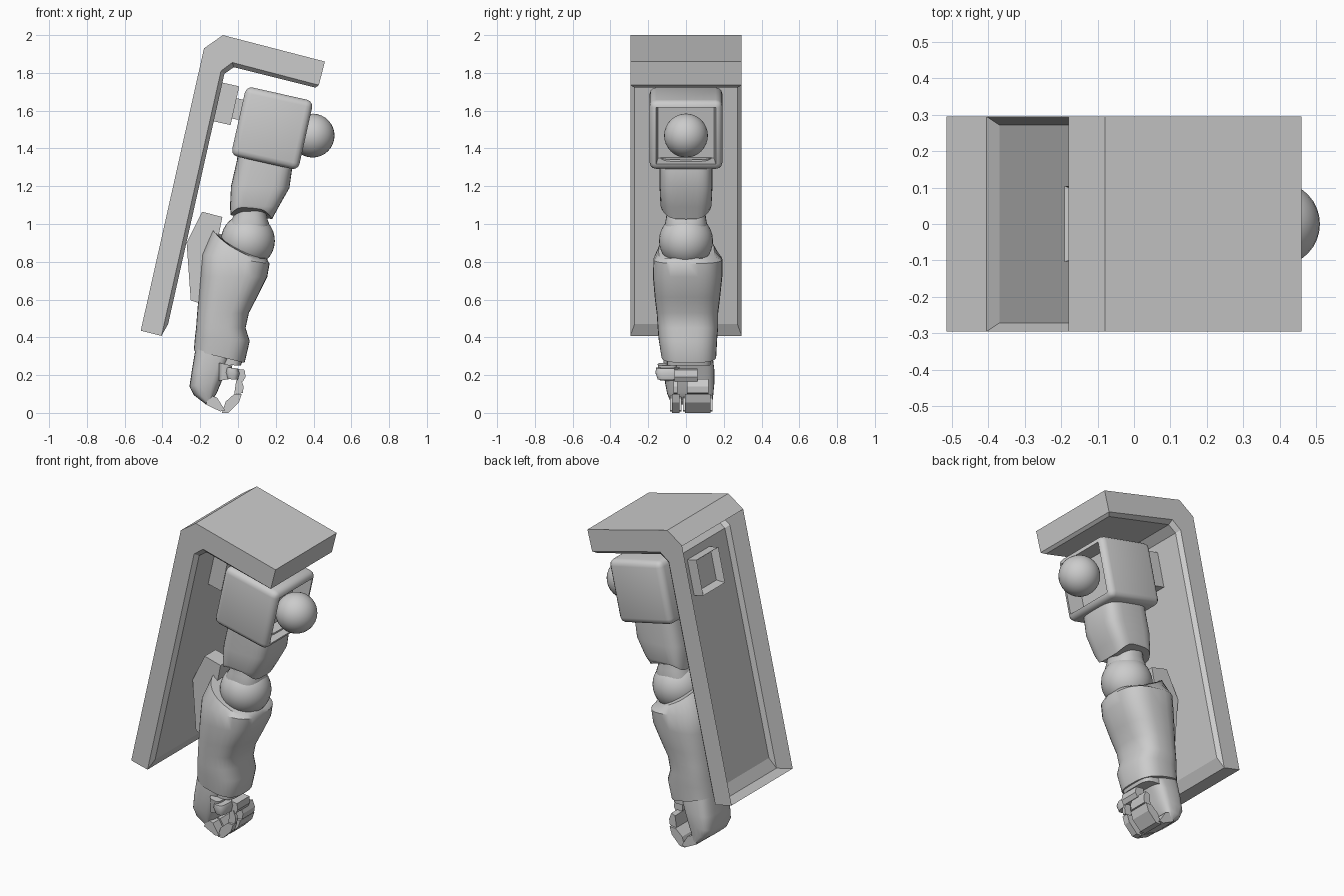
import bpy, bmesh, math
from mathutils import Matrix

if "Cube" in bpy.data.objects:
    bpy.data.objects.remove(bpy.data.objects["Cube"])

TILT = math.radians(12.6)
grey = bpy.data.materials.new("grey")
grey.diffuse_color = (0.6, 0.6, 0.6, 1)
grey.use_nodes = True
grey.node_tree.nodes["Principled BSDF"].inputs["Base Color"].default_value = grey.diffuse_color


def finish(name, bm, smooth=None):
    bmesh.ops.recalc_face_normals(bm, faces=bm.faces)
    me = bpy.data.meshes.new(name)
    bm.to_mesh(me)
    bm.free()
    ob = bpy.data.objects.new(name, me)
    bpy.context.collection.objects.link(ob)
    me.materials.append(grey)
    if smooth:
        bpy.ops.object.select_all(action='DESELECT')
        bpy.context.view_layer.objects.active = ob
        ob.select_set(True)
        bpy.ops.object.shade_smooth_by_angle(angle=math.radians(smooth))
    return ob


def bridge(name, rings, smooth=None):
    """Skin a list of equally long point rings and cap both ends."""
    bm = bmesh.new()
    vs = [[bm.verts.new(p) for p in r] for r in rings]
    n = len(vs[0])
    for a, b in zip(vs, vs[1:]):
        for i in range(n):
            bm.faces.new((a[i], a[(i + 1) % n], b[(i + 1) % n], b[i]))
    bm.faces.new(vs[0])
    bm.faces.new(vs[-1])
    return finish(name, bm, smooth)


def prism(name, pts, y0, y1):
    """Side profile (x, z) extruded across y."""
    return bridge(name, [[(x, y, z) for x, z in pts] for y in (y0, y1)])


def limb(name, sections, power, smooth=40, sides=32, first=0, last=0):
    """Skin of rounded sections: (x, z) back, (x, z) front, y from, y to.
    first / last lift the flanks of the end rings."""
    rings = []
    for k, (xl, zl, xr, zr, y0, y1) in enumerate(sections):
        lift = first if k == 0 else last if k == len(sections) - 1 else 0
        ring = []
        for i in range(sides):
            t = 2 * math.pi * i / sides
            c, s = math.cos(t), math.sin(t)
            u = math.copysign(abs(c) ** power, c) * 0.5 + 0.5
            v = math.copysign(abs(s) ** power, s) * 0.5 + 0.5
            ring.append((xl + (xr - xl) * u, y0 + (y1 - y0) * v,
                         zl + (zr - zl) * u + lift * s * s))
        rings.append(ring)
    return bridge(name, rings, smooth)


def box(name, center, size, bevel=0, inset=None):
    """Tilted box; inset = (local x side, border, depth) sinks one face."""
    bm = bmesh.new()
    bmesh.ops.create_cube(bm, size=1)
    bmesh.ops.scale(bm, vec=size, verts=bm.verts)
    if bevel:
        bmesh.ops.bevel(bm, geom=bm.edges[:], offset=bevel, segments=3, affect='EDGES', profile=0.5)
    if inset:
        side, border, depth = inset
        bm.normal_update()
        face = [f for f in bm.faces if f.normal.x * side > 0.99]
        bmesh.ops.inset_region(bm, faces=face, thickness=border)
        bmesh.ops.translate(bm, verts=face[0].verts, vec=(-side * depth, 0, 0))
    bm.transform(Matrix.Translation(center) @ Matrix.Rotation(TILT, 4, 'Y'))
    return finish(name, bm, 35 if bevel else None)


def ball(name, center, r):
    bm = bmesh.new()
    bmesh.ops.create_uvsphere(bm, u_segments=32, v_segments=16, radius=r)
    bm.transform(Matrix.Translation(center) @ Matrix.Rotation(TILT, 4, 'Y'))
    return finish(name, bm, 40)


# Shield: bent shell, open along its back, with a bevelled lining as its floor
outer = [(-.515, .435), (-.18, 1.93), (-.08, 2), (.46, 1.86)]
edge = [(-.405, .408), (-.09, 1.81), (-.03, 1.855), (.428, 1.735)]
lining = [(-.37, .47), (-.072, 1.795), (-.022, 1.83), (.41, 1.722)]
bm = bmesh.new()
rows = [[bm.verts.new((x, y, z)) for x, z in p] for p, y in (
    (outer, -.295), (edge, -.295), (lining, -.272), (lining, .272), (edge, .295), (outer, .295))]
for j, (a, b) in enumerate(zip(rows, rows[1:] + rows[:1])):
    for i in range(3):
        if j < 5 or i > 0:  # the back panel stays open
            bm.faces.new((a[i], a[i + 1], b[i + 1], b[i]))
for i in (0, 3):
    bm.faces.new([rows[j][i] for j in (0, 1, 4, 5)])
    bm.faces.new([rows[j][i] for j in (1, 2, 3, 4)])
finish("shield", bm)

# Mount between shield and shoulder
box("shield_mount", (-.092, 0, 1.643), (.155, .21, .21), inset=(-1, .03, .04))
box("mount_pin", (-.01, 0, 1.61), (.12, .11, .11))

# Shoulder block with a sunken socket and its ball joint
box("shoulder", (.181, 0, 1.507), (.365, .385, .375), bevel=.035, inset=(1, .014, .10))
ball("shoulder_ball", (.395, 0, 1.468), .116)

# Upper arm
limb("upper_arm", [(.0, 1.40, .29, 1.34, -.14, .14), (-.005, 1.34, .285, 1.28, -.14, .14),
                   (-.037, 1.2, .272, 1.19, -.14, .14), (-.042, 1.1, .215, 1.09, -.135, .135),
                   (-.04, 1.045, .18, 1.025, -.13, .13)], .5, last=.05)

# Elbow
limb("elbow_neck", [(-.01, 1.12, .14, 1.10, -.10, .10), (-.025, 1.04, .155, 1.03, -.105, .105),
                    (-.05, .995, .165, 1.0, -.112, .112), (-.05, .95, .16, .95, -.11, .11)], .8)
ball("elbow_ball", (.052, 0, .912), .143)

# Forearm
limb("forearm", [(-.135, .97, .15, .82, -.145, .15), (-.19, .84, .167, .79, -.172, .192),
                 (-.2, .72, .155, .72, -.175, .192), (-.21, .6, .10, .61, -.165, .18),
                 (-.217, .52, .058, .53, -.155, .17), (-.222, .45, .04, .45, -.15, .17),
                 (-.228, .40, .062, .38, -.145, .165), (-.234, .33, .035, .265, -.13, .16)],
     .72, first=-.04)

# Fin on the back of the forearm
prism("elbow_fin", [(-.19, 1.065), (-.083, 1.037), (-.1, .95), (-.18, .75),
                    (-.2, .58), (-.25, .595), (-.272, .9)], -.05, .055)

# Hand
limb("palm", [(-.225, .34, -.04, .28, -.12, .14), (-.245, .22, -.06, .24, -.12, .15),
              (-.257, .14, -.085, .17, -.11, .15), (-.235, .095, -.11, .11, -.10, .145),
              (-.17, .045, -.135, .065, -.08, .14)], .55)
limb("wrist", [(-.15, .30, .025, .28, -.10, .13), (-.15, .26, .015, .25, -.10, .13)], .5)

# Curled fingers: one single, one broad group
joints = [[(-.15, .095), (-.11, .08), (-.068, .012), (-.095, .008), (-.17, .045)],
          [(-.085, .0), (-.05, .0), (.005, .055), (.02, .1), (-.02, .1), (-.065, .06)],
          [(-.02, .1), (.025, .105), (.03, .14), (.015, .18), (-.01, .17)]]
for name, y0, y1 in (("index_finger", -.085, -.025), ("finger_group", -.015, .14)):
    for k, pts in enumerate(joints):
        trim = .010 * k
        prism(f"{name}_{k + 1}", pts, y0 + trim, y1 - trim)

# Thumb folded across the palm
limb("thumb_base", [(-.10, .265, -.03, .25, -.15, -.05), (-.10, .17, -.04, .18, -.14, -.05)], .7)
limb("thumb_middle", [(-.065, .242, .0, .235, -.158, -.035), (-.07, .215, .01, .21, -.162, -.03),
                      (-.06, .18, .0, .175, -.15, -.035)], .7)
prism("thumb_tip", [(-.02, .235), (.035, .228), (.04, .19), (.025, .165), (-.02, .18)], -.06, .06)
